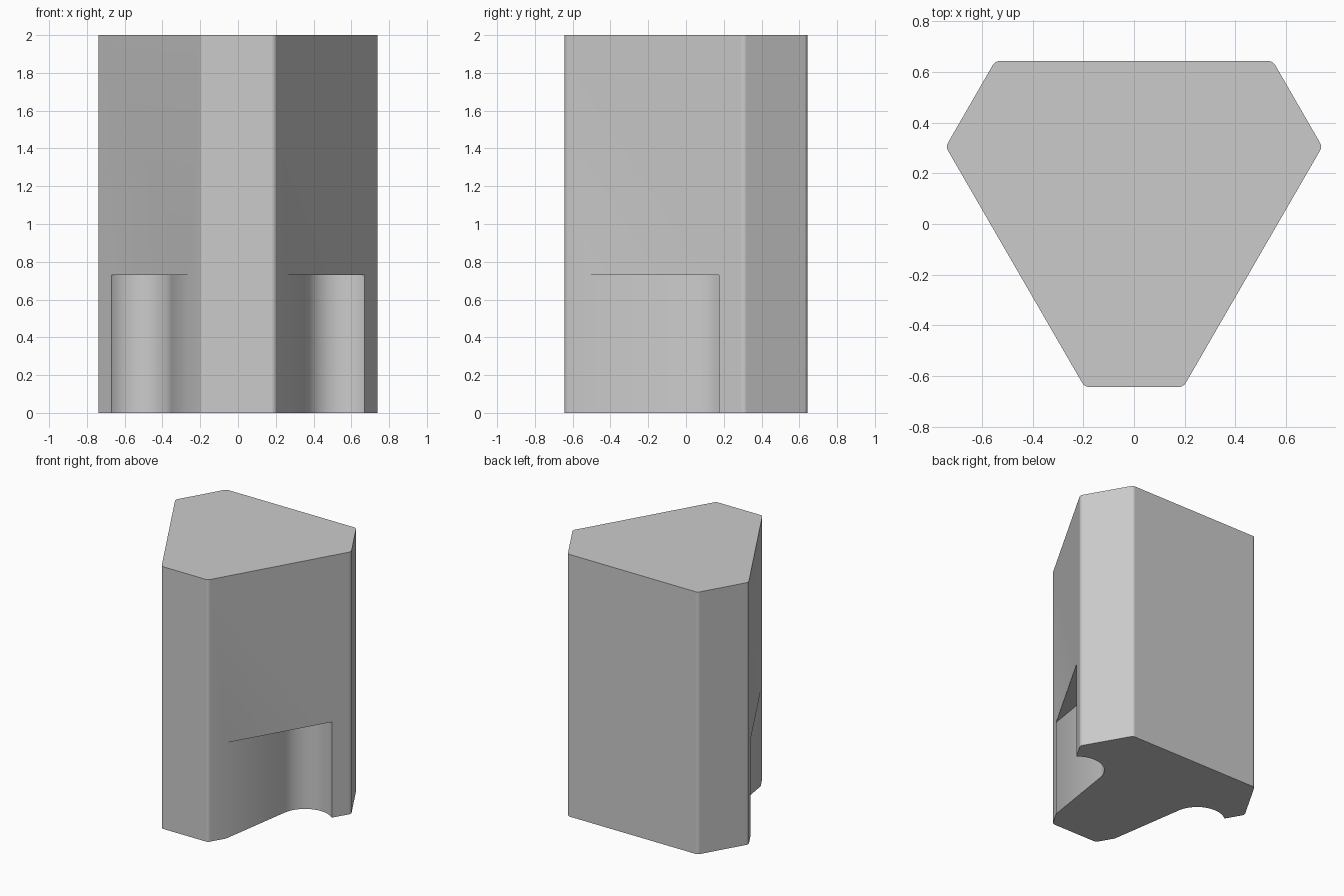
import bpy, bmesh, math

if "Cube" in bpy.data.objects:
    bpy.data.objects.remove(bpy.data.objects["Cube"])

HEIGHT, NOTCH_HEIGHT = 2.0, 0.73


def prism(name, points, z0, z1, corner=0.0):
    """Extrude a 2D outline from z0 to z1, optionally rounding its vertical edges."""
    bm = bmesh.new()
    face = bm.faces.new([bm.verts.new((x, y, z0)) for x, y in points])
    ext = bmesh.ops.extrude_face_region(bm, geom=[face])["geom"]
    for v in ext:
        if isinstance(v, bmesh.types.BMVert):
            v.co.z = z1
    if corner:
        upright = [e for e in bm.edges
                   if abs(e.verts[0].co.z - e.verts[1].co.z) > 0.01]
        bmesh.ops.bevel(bm, geom=upright, offset=corner, segments=4,
                        profile=0.5, affect='EDGES')
    bmesh.ops.recalc_face_normals(bm, faces=bm.faces)
    mesh = bpy.data.meshes.new(name)
    bm.to_mesh(mesh)
    bm.free()
    obj = bpy.data.objects.new(name, mesh)
    bpy.context.collection.objects.link(obj)
    return obj


# Body: six-sided column with slightly rounded corners
half = [(0.195, -0.643), (0.743, 0.305), (0.548, 0.643)]
body = prism("body", half + [(-x, y) for x, y in reversed(half)],
             0, HEIGHT, corner=0.0173)

# Notch outline: straight wall running into a round scoop
cx, cy, r = 0.544, 0.03, 0.192
scoop = [(0.25, -0.62)]
for i in range(33):
    a = math.radians(171 + (30 - 171) * i / 32)
    scoop.append((cx + r * math.cos(a), cy + r * math.sin(a)))
scoop.append((0.85, -0.1))

# Cut one notch into each slanted side at the base
bpy.context.view_layer.objects.active = body
body.select_set(True)
for side in (1, -1):
    cutter = prism("notch_cutter", [(side * x, y) for x, y in scoop],
                   -0.1, NOTCH_HEIGHT)
    cutter.hide_render = True
    cut = body.modifiers.new("notch", 'BOOLEAN')
    cut.operation = 'DIFFERENCE'
    cut.solver = 'EXACT'
    cut.object = cutter
    bpy.ops.object.modifier_apply(modifier=cut.name)
    bpy.data.objects.remove(cutter)

# Smooth rounded areas, keep hard edges and flat faces crisp
bpy.ops.object.shade_smooth_by_angle(angle=math.radians(30))
body.modifiers.new("flat_faces", 'WEIGHTED_NORMAL').keep_sharp = True
